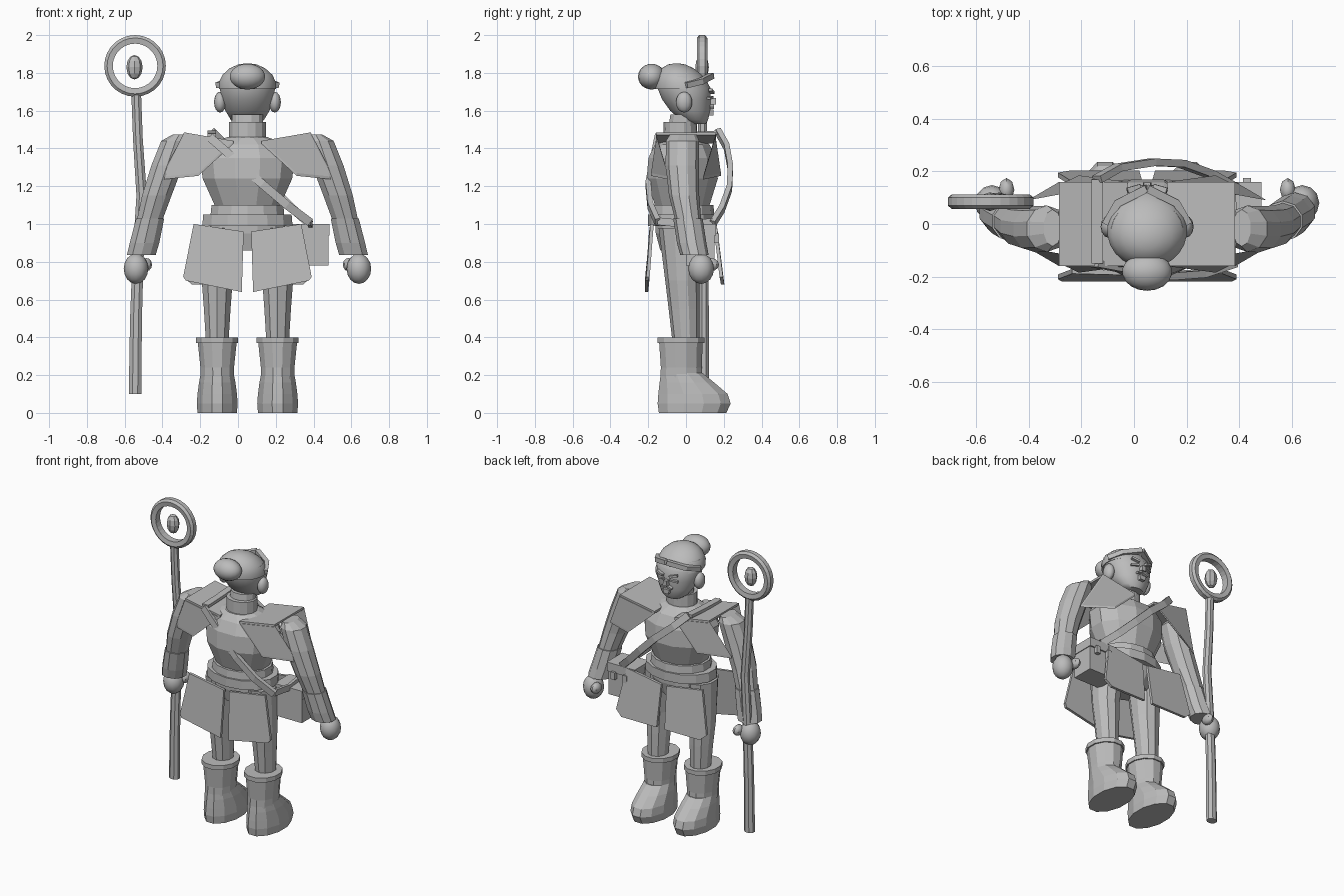
import bpy, bmesh, math
from mathutils import Vector

if "Cube" in bpy.data.objects:
    bpy.data.objects.remove(bpy.data.objects["Cube"])

CX = 0.05  # body centre line
grey = bpy.data.materials.new("plain grey")
grey.diffuse_color = (0.5, 0.5, 0.5, 1)
grey.use_nodes = True
grey.node_tree.nodes["Principled BSDF"].inputs["Base Color"].default_value = grey.diffuse_color


def finish(name, bm, smooth=None):
    bmesh.ops.recalc_face_normals(bm, faces=bm.faces)
    me = bpy.data.meshes.new(name)
    bm.to_mesh(me)
    bm.free()
    me.materials.append(grey)
    ob = bpy.data.objects.new(name, me)
    bpy.context.collection.objects.link(ob)
    if smooth:
        bpy.ops.object.select_all(action='DESELECT')
        ob.select_set(True)
        bpy.context.view_layer.objects.active = ob
        bpy.ops.object.shade_smooth_by_angle(angle=math.radians(smooth))
    return ob


def loft(name, rings, n=10, smooth=None, close=False):
    """Elliptical rings (cx, cy, cz, rx, ry) skinned together."""
    bm = bmesh.new()
    rows = []
    for cx, cy, cz, rx, ry in rings:
        rows.append([bm.verts.new((cx + rx * math.cos((i + .5) * math.tau / n),
                                   cy + ry * math.sin((i + .5) * math.tau / n), cz)) for i in range(n)])
    for a, b in zip(rows, rows[1:]):
        for i in range(n):
            j = (i + 1) % n
            bm.faces.new((a[i], a[j], b[j], b[i]))
    bm.faces.new(rows[0][::-1])
    bm.faces.new(rows[-1])
    return finish(name, bm, smooth)


def ball(name, c, r, u=12, v=8, smooth=None):
    bm = bmesh.new()
    bmesh.ops.create_uvsphere(bm, u_segments=u, v_segments=v, radius=1)
    for p in bm.verts:
        p.co = Vector([p.co[k] * r[k] + c[k] for k in range(3)])
    return finish(name, bm, smooth)


def box(name, c, s, taper=1.0):
    bm = bmesh.new()
    bmesh.ops.create_cube(bm, size=1)
    for p in bm.verts:
        k = taper if p.co.z < 0 else 1
        p.co = Vector((p.co.x * s[0] * k + c[0], p.co.y * s[1] + c[1], p.co.z * s[2] + c[2]))
    return finish(name, bm)


def sheet(name, pts, faces, off):
    """Flat panels thickened by the offset vector."""
    bm = bmesh.new()
    vs = [bm.verts.new(p) for p in pts]
    fs = [bm.faces.new([vs[i] for i in f]) for f in faces]
    ext = bmesh.ops.extrude_face_region(bm, geom=fs, use_keep_orig=True)
    for g in ext["geom"]:
        if isinstance(g, bmesh.types.BMVert):
            g.co += Vector(off)
    return finish(name, bm)


def strap(name, path, width, thick, up=(0, 1, 0)):
    """Rectangular band along a path; thickness lies along the up vector."""
    bm = bmesh.new()
    rows, P = [], [Vector(p) for p in path]
    for i, p in enumerate(P):
        t = (P[min(i + 1, len(P) - 1)] - P[max(i - 1, 0)]).normalized()
        side = t.cross(Vector(up)).normalized()
        nrm = side.cross(t)
        rows.append([bm.verts.new(p + side * a * width / 2 + nrm * b * thick / 2)
                     for a, b in ((-1, -1), (1, -1), (1, 1), (-1, 1))])
    for a, b in zip(rows, rows[1:]):
        for i in range(4):
            bm.faces.new((a[i], a[(i + 1) % 4], b[(i + 1) % 4], b[i]))
    bm.faces.new(rows[0])
    bm.faces.new(rows[-1])
    return finish(name, bm)


# Torso, pelvis and belts
loft("torso", [(CX, -.02, 1.04, .18, .145), (CX, -.02, 1.1, .18, .15), (CX, -.02, 1.24, .245, .195),
               (CX, -.02, 1.35, .26, .185), (CX, -.02, 1.42, .22, .15), (CX, -.03, 1.46, .11, .1)], 12)
loft("pelvis", [(CX, -.02, .86, .14, .12), (CX, -.02, .95, .21, .145), (CX, -.02, 1.05, .2, .15)], 12)
loft("upper_belt", [(CX, -.02, 1.05, .2, .17), (CX, -.02, 1.1, .195, .165)], 14)
loft("lower_belt", [(CX, -.02, .99, .245, .18), (CX, -.02, 1.05, .24, .18)], 14)
loft("neck", [(CX, -.03, 1.42, .09, .08), (CX, -.01, 1.58, .085, .075)], 12)
loft("collar", [(CX, -.03, 1.45, .1, .09), (CX, -.03, 1.54, .1, .088)], 14)

# Head, hair and ears
loft("head", [(CX, .065, 1.53, .055, .04), (CX, .045, 1.55, .088, .072), (CX, .022, 1.6, .118, .107),
              (CX, .002, 1.66, .138, .13), (CX, -.01, 1.72, .148, .142), (CX, -.03, 1.78, .138, .12)], 24, 40)
loft("hair_cap", [(CX, -.018, 1.715, .153, .148), (CX, -.026, 1.75, .152, .142), (CX, -.036, 1.79, .133, .12),
                  (CX, -.045, 1.825, .094, .085), (CX, -.05, 1.845, .048, .045), (CX, -.05, 1.85, .012, .012)], 24, 40)
ball("hair_bun", (CX, -.182, 1.78), (.095, .072, .068), 18, 12, 40)
for s in (-1, 1):
    ball("ear", (CX + s * .145, -.01, 1.645), (.032, .043, .055), 12, 8, 40)
    # Headband rises to a peak over the brow
    strap("headband_side", [(CX + s * .155, 0, 1.735), (CX + s * .11, .08, 1.755), (CX, .135, 1.785)],
          .03, .03, (s * .5, .8, 0))
    # Face details
    strap("brow", [(CX + s * .025, .142, 1.695), (CX + s * .075, .128, 1.71)], .014, .02)
    strap("eye", [(CX + s * .025, .137, 1.672), (CX + s * .075, .12, 1.665)], .012, .02)
    strap("moustache", [(CX + s * .005, .137, 1.63), (CX + s * .04, .138, 1.615)], .012, .02)
box("nose", (CX, .14, 1.65), (.025, .035, .035), 1.3)
box("mouth", (CX, .13, 1.59), (.05, .03, .03), .7)

# Shoulder armour, arms, hands, skirt plates and legs, mirrored left and right
for s in (-1, 1):
    X = lambda x: CX + s * (x - CX)
    pts = []
    for f in (-1, 1):
        pts += [(X(.125), f * .16, 1.44), (X(.385), f * .16, 1.485), (X(.505), f * .09, 1.25),
                (X(.31), f * .185, 1.27)]
    sheet("shoulder_plate", pts, [(0, 1, 5, 4), (0, 3, 2, 1), (4, 5, 6, 7)], (0, 0, -.015))
    loft("arm", [(X(.41), -.015, 1.475, .035, .07), (X(.43), -.018, 1.44, .08, .088),
                 (X(.475), -.02, 1.31, .088, .088), (X(.53), -.01, 1.15, .082, .08),
                 (X(.565), .01, 1.03, .072, .07), (X(.61), .04, .85, .05, .045)], 10)
    loft("forearm_cuff", [(X(.612), .045, .835, .08, .075), (X(.595), .03, .9, .082, .078),
                          (X(.565), .01, 1.03, .078, .078)], 10)
    ball("hand", (X(.64), .08, .763), (.065, .068, .08), 12, 8, 40)
    ball("thumb", (X(.585), .13, .785), (.03, .045, .035), 8, 6, 40)

    for f, y0, y1, z in ((-1, -.178, -.2, 0), (1, .15, .185, .04)):
        pts = [(X(.07), y0, .96), (X(.335), y0 * .96, 1.0), (X(.39), y1 * .96, .72),
               (X(.345), y1, .68), (X(.08), y1, .64 + z)]
        if f < 0:
            pts[3] = (X(.375), y1, .7)
        sheet("skirt_plate", pts, [range(5)], (0, f * .018, 0))

    lx = CX + s * .16
    loft("leg", [(lx, 0, .36, .062, .07), (lx, -.01, .55, .074, .082), (lx, -.02, .7, .086, .09),
                 (lx - s * .01, -.025, .98, .1, .12)], 10)
    loft("boot_cuff", [(lx, -.027, .37, .115, .128), (lx, -.027, .4, .115, .128)], 12)
    loft("boot_shaft", [(lx, -.025, .18, .09, .115), (lx, -.025, .24, .092, .112), (lx, -.027, .385, .108, .12)], 12)
    loft("boot_foot", [(lx, .035, 0, .108, .185), (lx, .043, .05, .112, .2), (lx, .037, .1, .108, .19),
                       (lx, .005, .16, .1, .15), (lx, -.022, .21, .09, .115)], 12)

# Shoulder strap crossing the front and the back of the body
strap("chest_strap", [(-.14, .17, 1.49), (-.06, .215, 1.41), (.07, .235, 1.3), (.18, .23, 1.19),
                      (.29, .19, 1.08), (.38, .14, 1.0)], .045, .028)
strap("back_strap", [(-.15, -.15, 1.46), (-.07, -.165, 1.39), (.13, -.2, 1.21), (.26, -.19, 1.1), (.38, -.15, 1.01)],
      .045, .028)
strap("strap_over_shoulder", [(-.14, .17, 1.485), (-.14, 0, 1.475), (-.14, -.15, 1.47)], .045, .02, (0, 0, 1))
strap("strap_at_hip", [(.375, .14, 1.01), (.385, 0, 1.0), (.375, -.15, 1.015)], .04, .02, (1, 0, 0))

# Hip pouch with two buckles
box("pouch", (.38, .075, .885), (.2, .15, .21))
box("pouch_flap", (.38, .077, .97), (.21, .165, .06))
for x in (.34, .43):
    box("pouch_buckle", (x, .16, .925), (.03, .03, .05))

# Staff with ring and floating gem
loft("staff", [(-.545, .095, .1, .036, .03), (-.54, .095, .5, .034, .028), (-.53, .095, .8, .032, .026),
               (-.51, .092, 1.15, .03, .026), (-.53, .088, 1.45, .028, .026), (-.54, .085, 1.72, .028, .024)], 8)
bm = bmesh.new()
N, rows = 28, []
for i in range(N):
    a = i * math.tau / N
    rows.append([bm.verts.new((-.545 + r * math.cos(a), y, 1.837 + r * math.sin(a)))
                 for r, y in ((.163, .07), (.163, .1), (.148, .113), (.118, .108), (.118, .062), (.148, .057))])
for i in range(N):
    a, b = rows[i], rows[(i + 1) % N]
    for k in range(6):
        bm.faces.new((a[k], a[(k + 1) % 6], b[(k + 1) % 6], b[k]))
finish("staff_ring", bm)
ball("staff_gem", (-.548, .085, 1.83), (.043, .036, .065), 8, 6)
